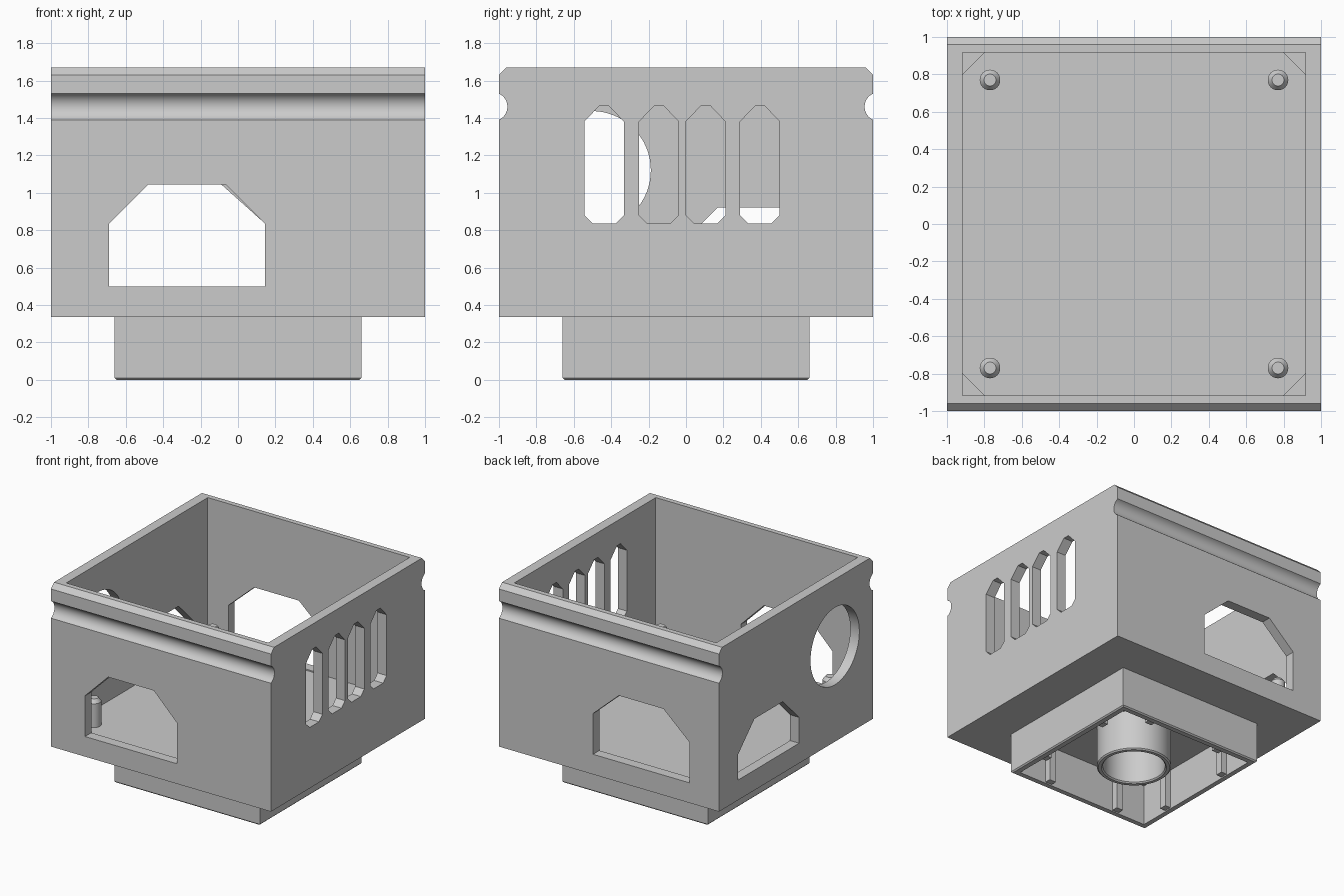
import bpy, bmesh, math

cube = bpy.data.objects.get("Cube")
if cube:
    bpy.data.objects.remove(cube, do_unlink=True)

grey = bpy.data.materials.new("plain grey")
grey.use_nodes = True
grey.diffuse_color = (0.6, 0.6, 0.6, 1)
grey.node_tree.nodes["Principled BSDF"].inputs["Base Color"].default_value = (0.6, 0.6, 0.6, 1)

BASE, FLOOR, TOP = 0.335, 0.49, 1.67
INNER = 0.918


def finish(name, bm):
    bmesh.ops.recalc_face_normals(bm, faces=bm.faces)
    mesh = bpy.data.meshes.new(name)
    bm.to_mesh(mesh)
    bm.free()
    mesh.materials.append(grey)
    ob = bpy.data.objects.new(name, mesh)
    bpy.context.collection.objects.link(ob)
    return ob


def prism(name, pts, axis, a, b, chamfer=0):
    """Extrude a 2D outline along an axis from a to b."""
    place = {"x": lambda p, q, d: (d, p, q),
             "y": lambda p, q, d: (p, d, q),
             "z": lambda p, q, d: (p, q, d)}[axis]
    bm = bmesh.new()
    lo = [bm.verts.new(place(p, q, a)) for p, q in pts]
    hi = [bm.verts.new(place(p, q, b)) for p, q in pts]
    bm.faces.new(lo)
    bm.faces.new(hi)
    n = len(pts)
    for i in range(n):
        j = (i + 1) % n
        bm.faces.new((lo[i], lo[j], hi[j], hi[i]))
    if chamfer:
        edges = [e for e in bm.edges if all(v in lo for v in e.verts)]
        bmesh.ops.recalc_face_normals(bm, faces=bm.faces)
        bmesh.ops.bevel(bm, geom=edges, offset=chamfer, segments=1, affect="EDGES")
    return finish(name, bm)


def rect(p0, q0, p1, q1):
    return [(p0, q0), (p1, q0), (p1, q1), (p0, q1)]


def circle(cx, cy, r, n=48):
    return [(cx + r * math.cos(2 * math.pi * i / n),
             cy + r * math.sin(2 * math.pi * i / n)) for i in range(n)]


def lathe(name, profile, x, y, n=48):
    """Revolve a closed (radius, z) outline about a vertical axis."""
    bm = bmesh.new()
    rings = [[bm.verts.new((x + px, y + py, z)) for px, py in circle(0, 0, r, n)]
             for r, z in profile]
    for k in range(len(rings)):
        a, b = rings[k], rings[(k + 1) % len(rings)]
        for i in range(n):
            j = (i + 1) % n
            bm.faces.new((a[i], a[j], b[j], b[i]))
    return finish(name, bm)


def cut(target, cutter):
    cutter.hide_render = True
    mod = target.modifiers.new("cut", "BOOLEAN")
    mod.operation = "DIFFERENCE"
    mod.solver = "EXACT"
    mod.object = cutter
    bpy.ops.object.select_all(action="DESELECT")
    bpy.context.view_layer.objects.active = target
    target.select_set(True)
    bpy.ops.object.modifier_apply(modifier=mod.name)
    bpy.data.objects.remove(cutter, do_unlink=True)


def window(p0, p1, q0, q1, c, d):
    """Opening with its two upper corners cut off."""
    return [(p0, q0), (p1, q0), (p1, q1 - d), (p1 - c, q1), (p0 + c, q1), (p0, q1 - d)]


# Box: side profile with chamfered rims and a round groove front and back
half = [(1, BASE)]
r, mid, out = 0.077, 1.46, 1.032
span = math.acos((out - 1) / r)
for i in range(17):
    a = -span + 2 * span * i / 16
    half.append((out - r * math.cos(a), mid + r * math.sin(a)))
half += [(1, 1.63), (0.96, TOP)]
outline = half + [(-y, z) for y, z in reversed(half)]
box = prism("box_shell", outline, "x", -1, 1)
cut(box, prism("cavity", rect(-INNER, -INNER, INNER, INNER), "z", FLOOR, TOP + 0.2))

# Front and back windows
cut(box, prism("front_window", window(-0.69, 0.145, 0.5, 1.045, 0.21, 0.21), "y", -1.1, -0.85))
cut(box, prism("back_window", window(-0.73, 0.145, 0.5, 1.045, 0.235, 0.21), "y", 0.85, 1.1))

# Right wall (model's +x): vent slots
for y in (-0.438, -0.145, 0.105, 0.395):
    w, c = 0.106, 0.045
    slot = [(y - w, 0.835 + c), (y - w + c, 0.835), (y + w - c, 0.835), (y + w, 0.835 + c),
            (y + w, 1.38), (y + 0.025, 1.465), (y - 0.025, 1.465), (y - w, 1.38)]
    cut(box, prism("vent_slot", slot, "x", 0.85, 1.1))

# Opposite wall: round port and low window
cut(box, prism("round_port", circle(-0.505, 1.12, 0.317, 64), "x", -1.1, -0.85))
cut(box, prism("side_window", window(-0.04, 0.75, 0.5, 0.922, 0.21, 0.21), "x", -1.1, -0.85))

# Skirt under the box
S, T = 0.66, 0.05
skirt = prism("skirt", rect(-S, -S, S, S), "z", 0, BASE, chamfer=0.01)
cut(skirt, prism("skirt_cavity", rect(T - S, T - S, S - T, S - T), "z", -0.1, BASE + 0.1))
parts = [box, skirt]

# Ribs on the inside of the skirt
for s in (-1, 1):
    for t in (-0.33, 0.33):
        near, far = sorted((s * (S - T + 0.005), s * (S - T - 0.05)))
        parts.append(prism("skirt_rib", rect(near, t - 0.03, far, t + 0.03), "z", 0.01, BASE))
        parts.append(prism("skirt_rib", rect(t - 0.03, near, t + 0.03, far), "z", 0.01, BASE))

# Tube in the middle of the skirt
parts.append(lathe("socket_tube", [(0.235, BASE), (0.235, 0.01), (0.245, 0), (0.27, 0),
                                   (0.28, 0.01), (0.28, BASE)], 0, 0, 64))

# Corner posts and gussets on the floor
for sx in (-1, 1):
    for sy in (-1, 1):
        parts.append(lathe("corner_post", [(0.001, FLOOR), (0.055, FLOOR), (0.055, 0.685),
                                           (0.032, 0.715), (0.001, 0.715)],
                           sx * 0.77, sy * 0.77, 24))
        e = INNER
        tri = [(sx * e, sy * e), (sx * (e - 0.12), sy * e), (sx * e, sy * (e - 0.12))]
        parts.append(prism("corner_gusset", tri, "z", FLOOR, 0.56))

# Smooth shading on the round surfaces
bpy.ops.object.select_all(action="DESELECT")
for ob in parts:
    ob.select_set(True)
bpy.context.view_layer.objects.active = box
bpy.ops.object.shade_smooth_by_angle(angle=math.radians(30))
